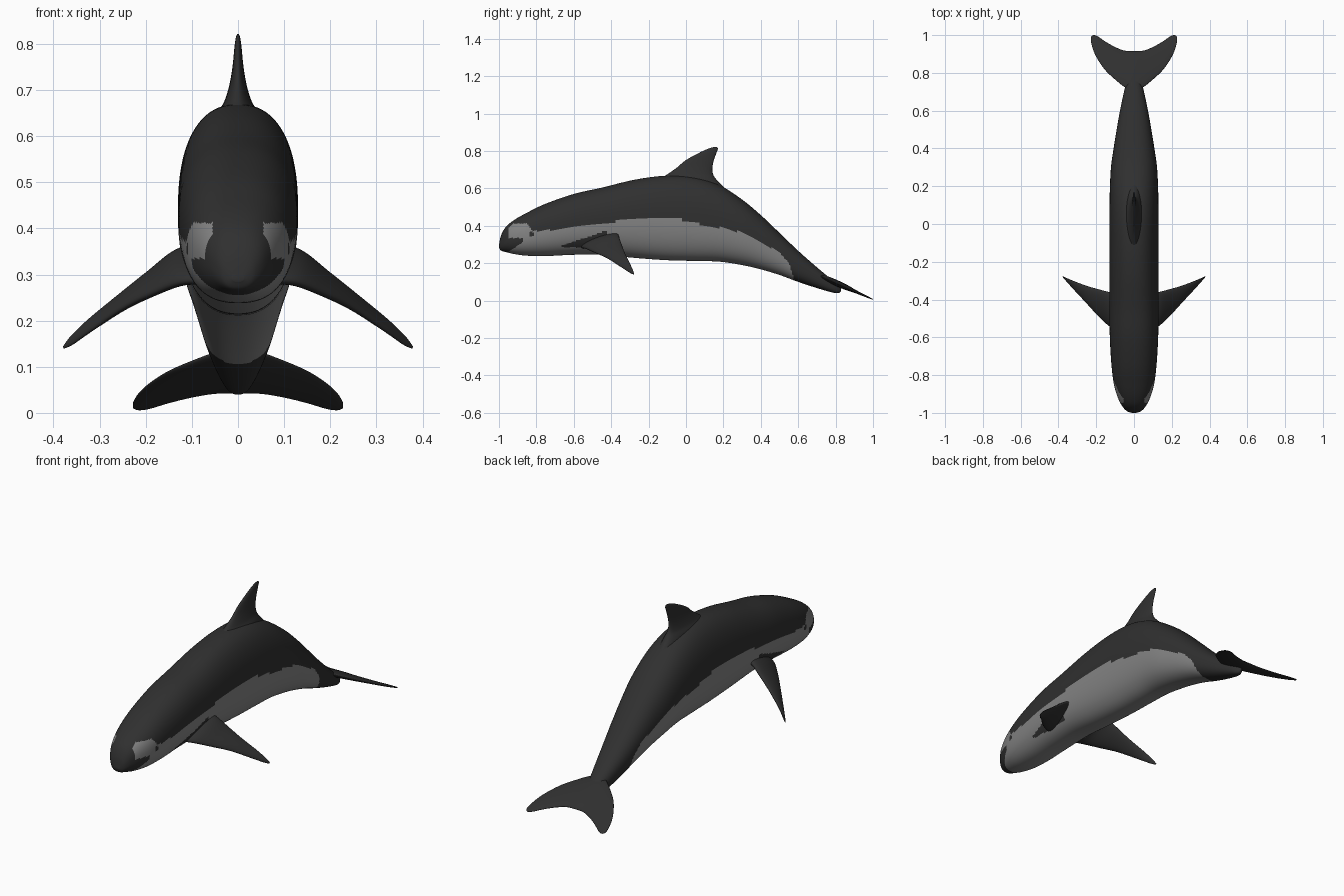
import bpy, bmesh, math
from mathutils import Vector

if "Cube" in bpy.data.objects:
    bpy.data.objects.remove(bpy.data.objects["Cube"])


def material(name, v):
    m = bpy.data.materials.new(name)
    m.diffuse_color = (v, v, v, 1)
    m.use_nodes = True
    m.node_tree.nodes["Principled BSDF"].inputs["Base Color"].default_value = m.diffuse_color
    return m


BLACK = material("black skin", 0.029)
GREY = material("grey belly", 0.23)


def spline(rows, steps):
    """Catmull-Rom resampling of table rows."""
    out = []
    for i in range(len(rows) - 1):
        p1, p2 = rows[i], rows[i + 1]
        p0 = rows[i - 1] if i else p1
        p3 = rows[i + 2] if i + 2 < len(rows) else p2
        for s in range(steps):
            t = s / steps
            out.append([0.5 * (2 * b + (c - a) * t + (2 * a - 5 * b + 4 * c - d) * t * t
                               + (3 * b - a - 3 * c + d) * t ** 3)
                        for a, b, c, d in zip(p0, p1, p2, p3)])
    out.append(list(rows[-1]))
    return out


def loft(name, rings, mats, rule=None):
    """Skin closed rings of points and cap both ends."""
    bm = bmesh.new()
    vs = [[bm.verts.new(p) for p in ring] for ring in rings]
    n = len(rings[0])
    for a, b in zip(vs, vs[1:]):
        for j in range(n):
            bm.faces.new((a[j], a[(j + 1) % n], b[(j + 1) % n], b[j]))
    bm.faces.new(vs[0])
    bm.faces.new(vs[-1])
    bmesh.ops.recalc_face_normals(bm, faces=bm.faces)
    for f in bm.faces:
        f.smooth = True
        if rule:
            f.material_index = rule(f.calc_center_median())
    me = bpy.data.meshes.new(name)
    bm.to_mesh(me)
    bm.free()
    for m in mats:
        me.materials.append(m)
    ob = bpy.data.objects.new(name, me)
    bpy.context.collection.objects.link(ob)
    return ob


def foil(name, rows, normal, n=32):
    """Fin from rows of leading point, trailing point, half thickness."""
    nrm = Vector(normal).normalized()
    rings = []
    for r in spline(rows, 8):
        le, te, t = Vector(r[:3]), Vector(r[3:6]), max(r[6], 0.001)
        rings.append([(le + te) / 2 + (le - te) / 2 * math.cos(a) + nrm * t * math.sin(a)
                      for a in (2 * math.pi * k / n for k in range(n))])
    return loft(name, rings, [BLACK])


# Body: y, bottom z, top z, half width
body_rows = [
    (-1.0, .284, .296, .012), (-.99, .268, .345, .038), (-.965, .260, .392, .062),
    (-.92, .249, .430, .085), (-.85, .240, .470, .106), (-.75, .238, .518, .119),
    (-.60, .245, .570, .128), (-.45, .245, .604, .130), (-.27, .228, .647, .130),
    (-.10, .216, .668, .130), (.05, .212, .660, .130), (.18, .208, .617, .128),
    (.30, .190, .540, .122), (.40, .167, .457, .108), (.50, .137, .362, .092),
    (.60, .100, .266, .074), (.70, .067, .178, .053), (.78, .044, .112, .033),
    (.815, .040, .088, .018), (.83, .052, .072, .004)]

# Upper edge of the grey side: y, z
edge = [(-.95, .412), (-.85, .412), (-.82, .370), (-.70, .380), (-.50, .405), (-.30, .435),
        (-.15, .445), (0, .430), (.10, .402), (.20, .388), (.30, .365), (.40, .312),
        (.50, .260), (.55, .200), (.58, .110)]


def edge_z(y):
    for (y0, z0), (y1, z1) in zip(edge, edge[1:]):
        if y0 <= y <= y1:
            return z0 + (z1 - z0) * (y - y0) / (y1 - y0)
    return -1


def body_colour(c):
    x, y, z = abs(c.x), c.y, c.z
    mouth = y < -.87 and .268 + (y + .94) * .65 < z < .335
    brow = y < -.83 and z > .33 and x < .055
    streak = -.67 < y < -.42 and .285 < z < .292 + (y + .67) * .33
    eye = math.hypot(y + .825, z - .355) < .012
    return int(z < edge_z(y) and not (mouth or brow or streak or eye))


rings = []
for y, lo, hi, w in spline(body_rows, 12):
    ring = []
    for k in range(128):
        a = 2 * math.pi * k / 128
        c, s = math.cos(a), math.sin(a)
        e = 2 / 2.35
        ring.append((w * math.copysign(abs(c) ** e, c), y,
                     (lo + hi) / 2 + (hi - lo) / 2 * math.copysign(abs(s) ** e, s)))
    rings.append(ring)
loft("body", rings, [BLACK, GREY], body_colour)

# Dorsal fin: z, front y, back y, half thickness
fin = [(.59, -.15, .22, .06), (.645, -.14, .165, .046), (.675, -.10, .145, .030),
       (.71, -.05, .141, .019), (.75, -.002, .149, .012), (.79, .07, .163, .008),
       (.812, .118, .171, .005), (.821, .148, .166, .002)]
foil("dorsal_fin", [(0, f, z, 0, b, z, t) for z, f, b, t in fin], (1, 0, 0))

# Flippers: x, leading y z, trailing y z, half thickness
flip = [(.08, -.565, .285, -.36, .360, .030), (.13, -.54, .280, -.36, .348, .025),
        (.19, -.485, .256, -.345, .303, .019), (.25, -.42, .226, -.328, .257, .014),
        (.32, -.345, .178, -.302, .203, .009), (.36, -.30, .149, -.285, .166, .006),
        (.378, -.28, .140, -.277, .144, .002)]
for side, label in ((1, "left"), (-1, "right")):
    foil(label + "_flipper", [(side * x, a, b, side * x, c, d, t) for x, a, b, c, d, t in flip],
         (side * -.59, .28, -.76))

# Tail flukes: x, front y, back y, half thickness, on a tilted plane
half = [(0, .70, .915, .016), (.05, .725, .918, .014), (.10, .765, .937, .011),
        (.15, .812, .965, .008), (.19, .868, .992, .006), (.215, .918, 1.0, .004),
        (.228, .965, .990, .002)]


def tilt(y):
    return .132 - (y - .72) * .45


span = [(-x, f, b, t) for x, f, b, t in half[:0:-1]] + half
foil("tail_flukes", [(x, f, tilt(f), x, b, tilt(b), t) for x, f, b, t in span], (0, .41, .91))
